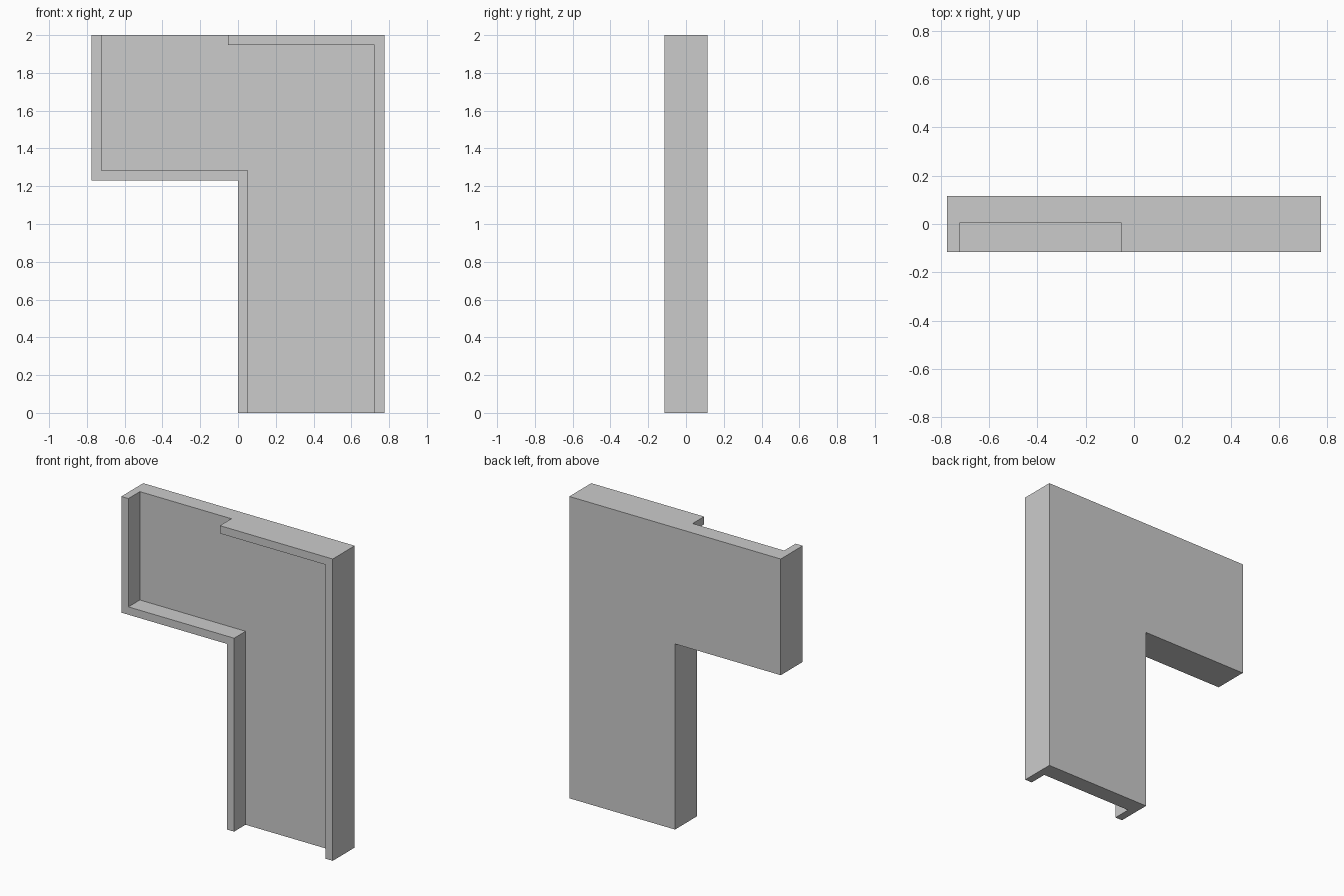
import bpy, bmesh

if "Cube" in bpy.data.objects:
    bpy.data.objects.remove(bpy.data.objects["Cube"])


def prism(name, outline, y_front, y_back):
    """Extrude an (x, z) outline along y into a closed solid."""
    bm = bmesh.new()
    face = bm.faces.new([bm.verts.new((x, y_front, z)) for x, z in outline])
    ext = bmesh.ops.extrude_face_region(bm, geom=[face])
    moved = [v for v in ext["geom"] if isinstance(v, bmesh.types.BMVert)]
    bmesh.ops.translate(bm, verts=moved, vec=(0, y_back - y_front, 0))
    bmesh.ops.recalc_face_normals(bm, faces=bm.faces)
    mesh = bpy.data.meshes.new(name)
    bm.to_mesh(mesh)
    bm.free()
    obj = bpy.data.objects.new(name, mesh)
    bpy.context.collection.objects.link(obj)
    return obj


W, H, D = 0.775, 2.0, 0.115      # half width, height, half depth
STEP, RIM = 1.23, 0.052          # underside of the side arm, rim thickness

# L-shaped panel
panel = prism("l_shaped_panel", [(-W, STEP), (0, STEP), (0, 0), (W, 0), (W, H), (-W, H)], -D, D)

# Front recess, open at the foot and at the top of the arm
recess = prism("recess_cutter", [
    (-W + RIM, STEP + RIM), (RIM, STEP + RIM), (RIM, -0.1), (W - RIM, -0.1),
    (W - RIM, H - RIM), (-RIM, H - RIM), (-RIM, H + 0.1), (-W + RIM, H + 0.1)], -D - 0.1, 0.005)
recess.hide_render = True

cut = panel.modifiers.new("recess", 'BOOLEAN')
cut.operation = 'DIFFERENCE'
cut.solver = 'EXACT'
cut.object = recess

# Bake the cut and drop the cutter
bpy.context.view_layer.objects.active = panel
panel.select_set(True)
bpy.ops.object.modifier_apply(modifier=cut.name)
bpy.data.objects.remove(recess, do_unlink=True)
